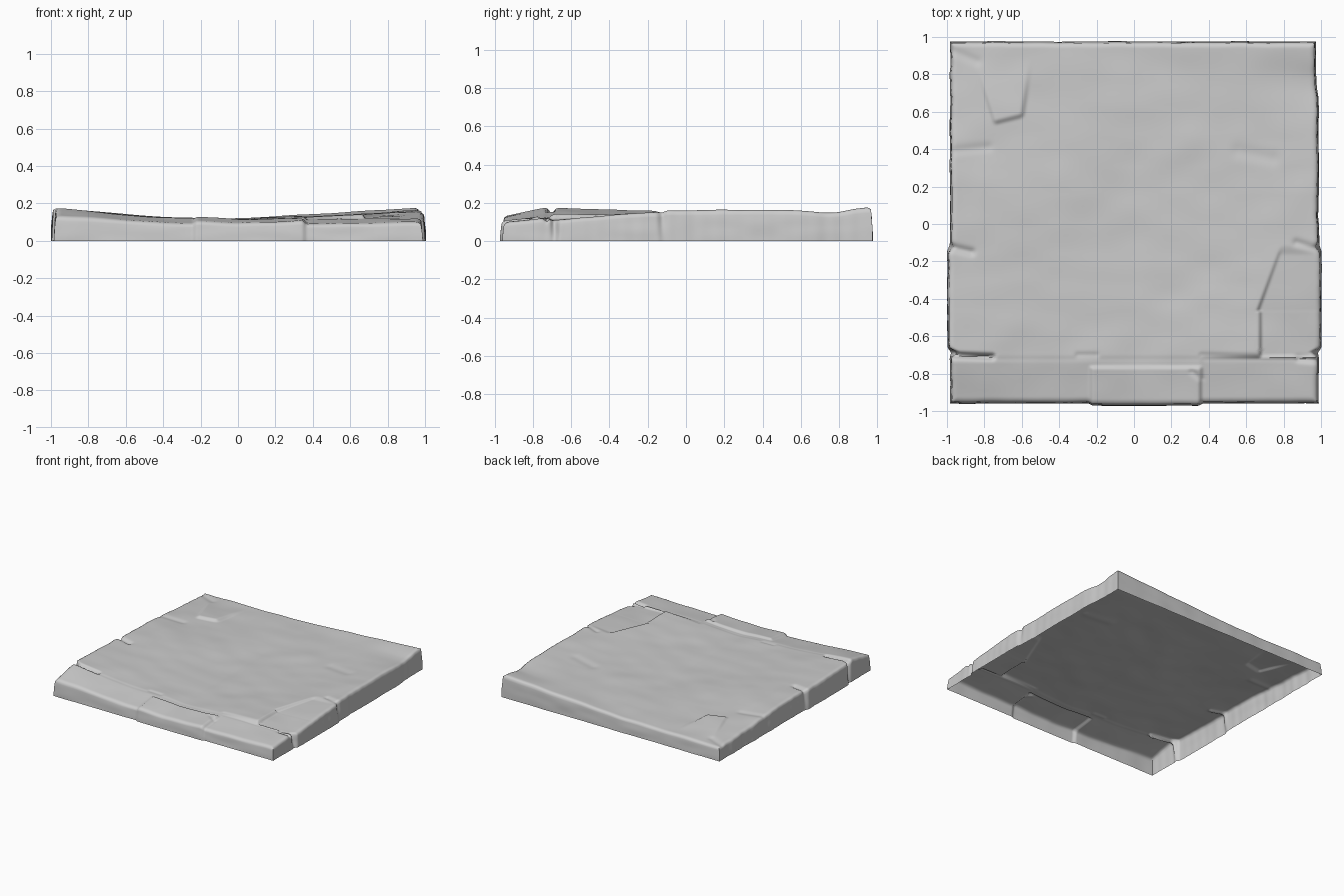
import bpy, bmesh, math
from mathutils import Vector, noise

if "Cube" in bpy.data.objects:
    bpy.data.objects.remove(bpy.data.objects["Cube"])

N = 220          # grid resolution of the top
WALL = 8         # rows down each side


def step(a, b, t):
    t = max(0.0, min(1.0, (t - a) / (b - a)))
    return t * t * (3 - 2 * t)


def bump(t, c, w):
    return math.exp(-((t - c) / w) ** 2)


def band(t, a, b, s=0.015):
    return step(a - s, a + s, t) * (1 - step(b - s, b + s, t))


def nz(x, y, f, seed=0.0):
    return noise.noise(Vector((x * f, y * f, seed)))


# Carved grooves: start, end, depth, width
CRACKS = [
    ((-1.0, -0.70), (-0.76, -0.71), 0.030, 0.014),
    ((-0.30, -0.70), (-0.20, -0.70), 0.006, 0.014),
    ((0.36, -0.70), (0.67, -0.705), 0.006, 0.012),
    ((0.36, -0.97), (0.36, -0.83), 0.006, 0.012),
    ((0.36, -0.83), (0.31, -0.79), 0.008, 0.015),
    ((0.88, -0.72), (1.0, -0.73), 0.016, 0.016),
    ((0.87, -0.10), (1.0, -0.14), 0.010, 0.02),
    ((-1.0, -0.12), (-0.87, -0.15), 0.014, 0.02),
    ((-0.98, 0.39), (-0.78, 0.41), 0.006, 0.025),
    ((-0.98, 0.93), (-0.84, 0.87), 0.006, 0.025),
    ((0.56, 0.39), (0.74, 0.35), 0.006, 0.04),
]


def groove(x, y):
    d = 0.0
    p = Vector((x, y))
    for a, b, depth, w in CRACKS:
        a, b = Vector(a), Vector(b)
        t = max(0.0, min(1.0, (p - a).dot(b - a) / (b - a).length_squared))
        d = max(d, depth * math.exp(-((p - a.lerp(b, t)).length / w) ** 2))
    return d


def height(x, y):
    # Dished slab with gentle wear
    z = 0.108 + 0.057 * abs(x) ** 1.25
    z += 0.007 * nz(x, y, 2.5) + 0.004 * nz(x, y * 1.3, 5, 3)
    # Back left falls away, back centre rises to a straight edge
    back = step(-0.1, 0.97, y)
    z -= 0.053 * back * max(0.0, -x)
    z += 0.012 * back * bump(x, 0.1, 0.5)
    z += 0.016 * step(0.78, 0.97, y) * max(0.0, x)
    z -= 0.010 * bump(y, 0.76, 0.09) * step(0.6, 0.95, x)
    # Left side peaks near the front joint
    z += 0.018 * step(0.4, 0.95, -x) * (1 - step(-0.75, -0.25, y))
    # Front row slopes down towards the edge
    front = 1 - step(-0.725, -0.70, y)
    slope = max(0.0, min(1.0, (-0.74 - y) / 0.22))
    z -= front * (0.003 + (0.026 + 0.022 * step(0.4, 0.95, -x)) * slope)
    # Raised centre front stone
    z += 0.015 * band(x, -0.23, 0.36) * (1 - step(-0.775, -0.755, y))
    # Lower right front stone
    z -= front * (0.006 + 0.034 * max(0.0, x - 0.36) / 0.64) * step(0.34, 0.38, x)
    # Sunken right block
    edge = 0.675 if y < -0.47 else 0.66 + (y + 0.47) * 0.37
    sink = max(0.0, min(1.0, (-0.13 - y) / 0.57))
    z -= ((0.010 + 0.018 * sink + 0.08 * sink * max(0.0, x - edge))
          * step(edge - 0.012, edge + 0.012, x) * step(-0.72, -0.70, y)
          * (1 - step(-0.17, -0.11, y)))
    # Raised flake at the back left corner
    left = -0.75 - (y - 0.55) * 0.32
    right = -0.60 + (y - 0.55) * 0.15
    low = 0.54 + 0.25 * max(0.0, x + 0.74)
    z += (0.016 * band(x, left, right, 0.018) * step(low - 0.015, low + 0.02, y)
          * (1 - step(0.62, 0.9, y)))
    return z - groove(x, y)


# Outline of the slab, with notches where the stones meet
def side_x(y, s, notch):
    r = 0.98 + 0.015 * (1 - step(-0.16, -0.11, y)) * step(-0.73, -0.69, y)
    r += 0.006 * nz(s, y, 5, 7) + 0.004 * nz(s, y, 14, 2)
    r -= notch * (0.03 * bump(y, -0.72, 0.018) + 0.018 * bump(y, -0.14, 0.02))
    if s > 0:
        r += 0.004 - 0.014 * step(0.62, 0.85, y)
    return s * r


def end_y(x, s):
    r = (0.972 if s > 0 else 0.956) + 0.004 * nz(x, s, 6, 11)
    if s < 0:
        r += 0.012 * band(x, -0.24, 0.36)
    return s * r


def place(u, v, inset, notch=1.0):
    u, v = u * (1 - inset), v * (1 - inset)
    xl, xr = side_x(v, -1, notch), side_x(v, 1, notch)
    yf, yb = end_y(u, -1), end_y(u, 1)
    return xl + (xr - xl) * (u + 1) / 2, yf + (yb - yf) * (v + 1) / 2


# Carved top surface with a softened rim
bm = bmesh.new()
grid = []
for j in range(N + 1):
    row = []
    for i in range(N + 1):
        u, v = 2 * i / N - 1, 2 * j / N - 1
        x, y = place(u, v, 0.006)
        d = 1 - max(abs(u), abs(v))
        rim = 0.010 * max(0.0, 1 - d / 0.025) ** 2
        row.append(bm.verts.new((x, y, height(x, y) - rim)))
    grid.append(row)
for j in range(N):
    for i in range(N):
        bm.faces.new((grid[j][i], grid[j][i + 1], grid[j + 1][i + 1], grid[j + 1][i]))

# Side walls, open underneath
ring = [(i, 0) for i in range(N)] + [(N, j) for j in range(N)]
ring += [(i, N) for i in range(N, 0, -1)] + [(0, j) for j in range(N, 0, -1)]
prev = [grid[j][i] for i, j in ring]
tops = [p.co.z for p in prev]
for k in range(1, WALL + 1):
    t = k / WALL
    cur = []
    for (i, j), zt in zip(ring, tops):
        u, v = 2 * i / N - 1, 2 * j / N - 1
        x, y = place(u, v, 0.005 * (1 - t) ** 2 - 0.004 * t, 1 - 0.8 * t)
        w = 0.005 * nz(x + y, zt * (1 - t) * 3, 4, 5) * math.sin(math.pi * t)
        cur.append(bm.verts.new((x * (1 + w), y * (1 + w), zt * (1 - t))))
    for a in range(len(ring)):
        b = (a + 1) % len(ring)
        bm.faces.new((prev[a], cur[a], cur[b], prev[b]))
    prev = cur

mesh = bpy.data.meshes.new("stone_slab")
bm.to_mesh(mesh)
bm.free()
slab = bpy.data.objects.new("stone_slab", mesh)
bpy.context.collection.objects.link(slab)
bpy.context.view_layer.objects.active = slab
slab.select_set(True)
bpy.ops.object.shade_smooth_by_angle(angle=math.radians(60))
